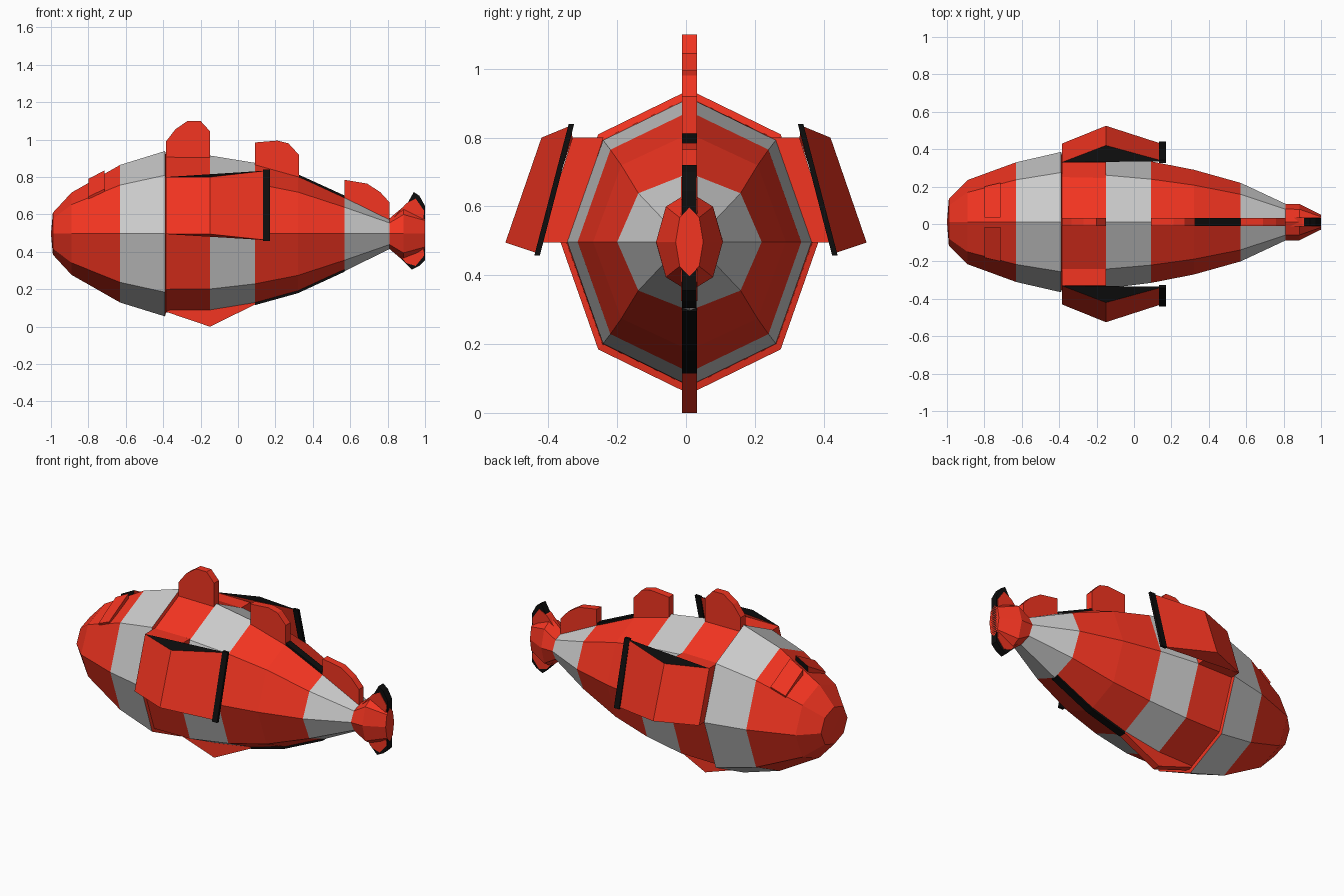
import bpy, bmesh, math

if "Cube" in bpy.data.objects:
    bpy.data.objects.remove(bpy.data.objects["Cube"])

CY, CZ = 0.01, 0.497          # body axis


def material(name, rgb):
    m = bpy.data.materials.new(name)
    m.diffuse_color = (*rgb, 1)
    m.use_nodes = True
    m.node_tree.nodes["Principled BSDF"].inputs["Base Color"].default_value = m.diffuse_color
    return m


RED = material("red", (0.9, 0.035, 0.015))
BLACK = material("black", (0.004, 0.004, 0.004))


def add_mesh(name, verts, faces, mats=(), black=()):
    bm = bmesh.new()
    vs = [bm.verts.new(v) for v in verts]
    for i, f in enumerate(faces):
        face = bm.faces.new([vs[k] for k in f])
        face.material_index = 1 if i in black else 0
    bmesh.ops.recalc_face_normals(bm, faces=bm.faces)
    me = bpy.data.meshes.new(name)
    bm.to_mesh(me)
    bm.free()
    for m in mats:
        me.materials.append(m)
    ob = bpy.data.objects.new(name, me)
    bpy.context.collection.objects.link(ob)
    return ob


def loft(name, rings, mats=(), apex=None, end=False):
    """Octagonal tube through (x, y radius, z radius) rings."""
    verts, faces = [], []
    for x, ry, rz in rings:
        for k in range(8):
            a = k * math.pi / 4
            verts.append((x, CY + ry * math.cos(a), CZ + rz * math.sin(a)))
    for r in range(len(rings) - 1):
        for k in range(8):
            a, b = r * 8 + k, r * 8 + (k + 1) % 8
            faces.append((a, b, b + 8, a + 8))
    if apex is not None:
        verts.append((apex, CY, CZ))
        faces += [(k, (k + 1) % 8, len(verts) - 1) for k in range(8)]
    if end:
        s = (len(rings) - 1) * 8
        faces.append(tuple(range(s, s + 8)))
    return add_mesh(name, verts, faces, mats)


def prism(name, outline, half, mats, black=()):
    """Flat xz outline extruded along y around the body axis."""
    n = len(outline)
    verts = [(x, CY + s * half, z) for s in (-1, 1) for x, z in outline]
    faces = [(i, (i + 1) % n, (i + 1) % n + n, i + n) for i in range(n)]
    faces += [tuple(range(n)), tuple(range(n, 2 * n))]
    return add_mesh(name, verts, faces, mats, black)


# striped body
R_STEP = (-0.39, 0.375, 0.442)
R_HEAD = (-0.63, 0.32, 0.368)
R_MIDA = (-0.15, 0.355, 0.418)
R_MIDB = (0.09, 0.325, 0.379)
R_REAR = (0.57, 0.21, 0.2)
R_TAIL = (0.81, 0.098, 0.082)
loft("head", [(-0.99, 0.125, 0.112), (-0.89, 0.225, 0.22), R_HEAD], [RED], apex=-1.0)
loft("front_stripe", [R_HEAD, R_STEP])
loft("front_body", [R_STEP, (-0.385, 0.358, 0.42), R_MIDA], [RED])
loft("middle_stripe", [R_MIDA, R_MIDB])
loft("rear_body", [R_MIDB, (0.32, 0.28, 0.315), R_REAR], [RED])
loft("rear_stripe", [R_REAR, R_TAIL])

# tail: rounded root, fin and black rim
loft("tail_root", [R_TAIL, (0.885, 0.097, 0.145), (1.0, 0.04, 0.1)], [RED], end=True)
prism("tail_fin", [(0.83, 0.58), (0.9, 0.66), (0.95, 0.685), (0.995, 0.62), (0.985, 0.5),
                   (0.995, 0.38), (0.95, 0.325), (0.9, 0.34), (0.83, 0.42)], 0.024, [RED])
prism("tail_rim", [(0.9, 0.65), (0.94, 0.72), (0.97, 0.7), (1.0, 0.645), (1.0, 0.355),
                   (0.97, 0.325), (0.93, 0.305), (0.88, 0.355)], 0.021, [BLACK])

# fins along the back, and the belly keel
prism("dorsal_fin_front", [(-0.385, 0.8), (-0.385, 0.99), (-0.335, 1.055), (-0.27, 1.1),
                           (-0.2, 1.1), (-0.15, 1.045), (-0.15, 0.8)], 0.022, [RED])
prism("dorsal_fin_middle", [(0.09, 0.8), (0.09, 0.985), (0.21, 0.995), (0.27, 0.98),
                            (0.325, 0.92), (0.325, 0.75)], 0.022, [RED])
prism("dorsal_fin_rear", [(0.57, 0.62), (0.57, 0.785), (0.69, 0.765), (0.76, 0.72),
                          (0.81, 0.665), (0.81, 0.54)], 0.022, [RED])
prism("belly_fin", [(-0.38, 0.15), (-0.38, 0.078), (-0.15, 0.0), (0.09, 0.118),
                    (0.09, 0.16)], 0.022, [RED])
prism("back_strip", [(0.32, 0.75), (0.32, 0.815), (0.57, 0.701), (0.57, 0.65)], 0.022, [BLACK])
prism("belly_strip", [(0.09, 0.16), (0.09, 0.115), (0.32, 0.179), (0.57, 0.294),
                      (0.57, 0.34), (0.32, 0.23)], 0.022, [BLACK])

BOX = [(0, 1, 2, 3), (4, 5, 6, 7), (0, 1, 5, 4), (1, 2, 6, 5), (2, 3, 7, 6), (3, 0, 4, 7)]

for side, s in (("left", -1), ("right", 1)):
    # brow panels lying on the upper facets of the head
    low = [(-0.8, 0.025, 0.75), (-0.715, 0.025, 0.8), (-0.715, 0.2, 0.71), (-0.8, 0.18, 0.67)]
    top = [(-0.8, 0.025, 0.79), (-0.715, 0.025, 0.835), (-0.715, 0.21, 0.735), (-0.8, 0.19, 0.695)]
    add_mesh("brow_" + side, [(x, CY + s * y, z) for x, y, z in low + top], BOX,
             [RED, BLACK], black=(2,))

    # pectoral fin: triangular wedge with black top and black trailing edge
    wedge = [(-0.385, 0.33, 0.8), (-0.15, 0.42, 0.8), (0.16, 0.335, 0.835),
             (-0.385, 0.43, 0.495), (-0.15, 0.525, 0.495), (0.16, 0.425, 0.462)]
    add_mesh("side_fin_" + side, [(x, s * y, z) for x, y, z in wedge],
             [(0, 1, 2), (3, 4, 5), (0, 1, 4, 3), (1, 2, 5, 4), (2, 0, 3, 5)],
             [RED, BLACK], black=(0,))
    edge = [(x, s * (y + d), z) for x in (0.135, 0.17)
            for y, d, z in ((0.325, 0, 0.84), (0.325, 0.016, 0.84),
                            (0.425, 0.016, 0.457), (0.425, 0, 0.457))]
    add_mesh("side_fin_edge_" + side, edge, BOX, [BLACK])
    # root joining the fin to the body
    root = [(x, s * y, z) for x in (-0.385, -0.15)
            for y, z in ((0.24, 0.8), (0.33, 0.8), (0.425, 0.495), (0.34, 0.495))]
    add_mesh("side_fin_root_" + side, root, BOX, [RED])
